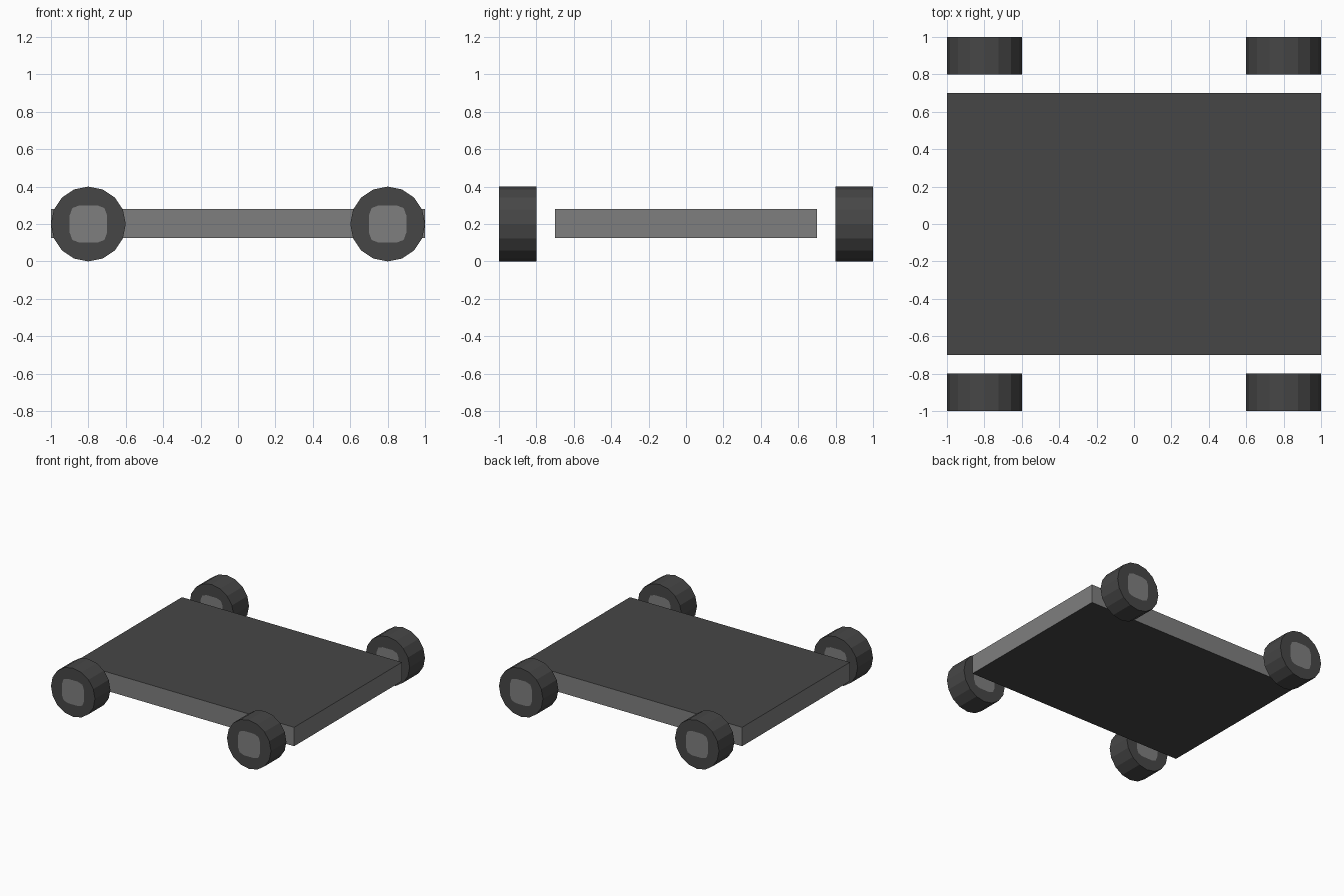
import bpy, bmesh, math

if "Cube" in bpy.data.objects:
    bpy.data.objects.remove(bpy.data.objects["Cube"])


def material(name, value):
    m = bpy.data.materials.new(name)
    m.diffuse_color = (value, value, value, 1)
    m.use_nodes = True
    m.node_tree.nodes["Principled BSDF"].inputs["Base Color"].default_value = m.diffuse_color
    return m


DARK = material("dark grey", 0.062)
GREY = material("mid grey", 0.212)


def finish(bm, name, location):
    bmesh.ops.recalc_face_normals(bm, faces=bm.faces)
    mesh = bpy.data.meshes.new(name)
    bm.to_mesh(mesh)
    bm.free()
    mesh.materials.append(DARK)
    mesh.materials.append(GREY)
    ob = bpy.data.objects.new(name, mesh)
    ob.location = location
    bpy.context.collection.objects.link(ob)


def wheel(name, x, y, sides=16, radius=0.2, half_width=0.1):
    bm = bmesh.new()
    rims = []
    for end in (-half_width, half_width):
        rim, hub = [], []
        for i in range(sides):
            a = 2 * math.pi * i / sides
            c, s = math.cos(a), math.sin(a)
            rim.append(bm.verts.new((radius * c, end, radius * s)))
            # rounded square hub: circle pushed out and clamped
            hx = max(-0.1, min(0.1, 0.121 * c))
            hz = max(-0.1, min(0.1, 0.121 * s))
            hub.append(bm.verts.new((hx, end, hz)))
        bm.faces.new(hub).material_index = 1
        for i in range(sides):
            j = (i + 1) % sides
            bm.faces.new((rim[i], rim[j], hub[j], hub[i]))
        rims.append(rim)
    # tread
    for i in range(sides):
        j = (i + 1) % sides
        bm.faces.new((rims[0][i], rims[0][j], rims[1][j], rims[1][i]))
    finish(bm, name, (x, y, radius))


# deck: dark top and bottom, lighter edges
bm = bmesh.new()
bmesh.ops.create_cube(bm, size=1)
bmesh.ops.scale(bm, vec=(2, 1.4, 0.155), verts=bm.verts)
bm.normal_update()
for f in bm.faces:
    f.material_index = 0 if abs(f.normal.z) > 0.5 else 1
finish(bm, "deck", (0, 0, 0.2025))

# four wheels
for end, y in (("front", -0.9), ("back", 0.9)):
    for side, x in (("left", -0.8), ("right", 0.8)):
        wheel(f"{end}_{side}_wheel", x, y)
